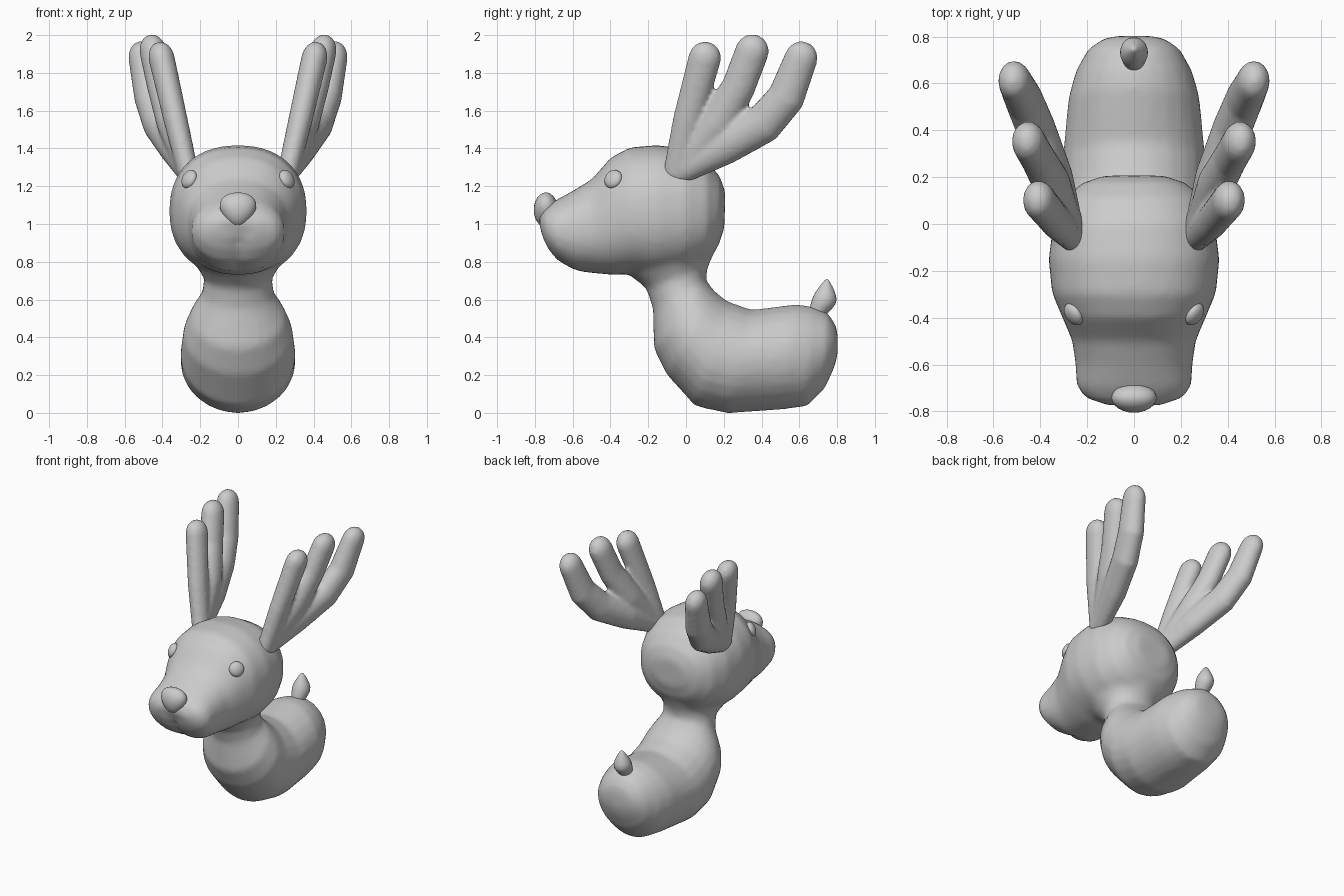
import bpy, bmesh, math
from mathutils import Vector, Matrix

cube = bpy.data.objects.get("Cube")
if cube:
    bpy.data.objects.remove(cube, do_unlink=True)

grey = bpy.data.materials.new("soft_grey")
grey.use_nodes = True
grey.diffuse_color = (0.6, 0.6, 0.6, 1)
grey.node_tree.nodes["Principled BSDF"].inputs["Base Color"].default_value = (0.6, 0.6, 0.6, 1)


def finish(name, bm, voxel=0, smooth=0, subdivide=0):
    """Turn a bmesh into a smooth shaded object, optionally fusing its shells."""
    bmesh.ops.recalc_face_normals(bm, faces=bm.faces)
    mesh = bpy.data.meshes.new(name)
    bm.to_mesh(mesh)
    bm.free()
    mesh.materials.append(grey)
    mesh.shade_smooth()
    obj = bpy.data.objects.new(name, mesh)
    bpy.context.collection.objects.link(obj)
    if voxel:
        fuse = obj.modifiers.new("fuse", "REMESH")
        fuse.mode = "VOXEL"
        fuse.voxel_size = voxel
        fuse.use_smooth_shade = True
        relax = obj.modifiers.new("relax", "SMOOTH")
        relax.iterations = smooth
    if subdivide:
        obj.modifiers.new("subdivide", "SUBSURF").levels = subdivide
        obj.modifiers["subdivide"].render_levels = subdivide
    return obj


def loft(bm, rings, power=2.0, segments=24):
    """Skin rings given as (centre, half_axis_u, half_axis_v)."""
    loops = []
    for centre, u, v in rings:
        loop = []
        for i in range(segments):
            a = math.tau * i / segments
            c, s = math.cos(a), math.sin(a)
            cu = math.copysign(abs(c) ** (2 / power), c)
            sv = math.copysign(abs(s) ** (2 / power), s)
            loop.append(bm.verts.new(centre + u * cu + v * sv))
        loops.append(loop)
    for a, b in zip(loops, loops[1:]):
        for i in range(segments):
            j = (i + 1) % segments
            bm.faces.new((a[i], a[j], b[j], b[i]))
    bm.faces.new(loops[0])
    bm.faces.new(loops[-1])
    return [v for loop in loops for v in loop]


def section(y1, z1, y2, z2, width):
    """Ring spanning an upper and a lower profile point."""
    top, low = Vector((0, y1, z1)), Vector((0, y2, z2))
    return (top + low) / 2, Vector((width, 0, 0)), (top - low) / 2


def tube(bm, path):
    """Round ended, slightly flattened tube through (x, y, z, radius)."""
    pts = [Vector(p[:3]) for p in path]
    rings = []
    for i, p in enumerate(pts):
        d = (pts[min(i + 1, len(pts) - 1)] - pts[max(i - 1, 0)]).normalized()
        u = Vector((1, 0, 0))
        u = (u - d * u.dot(d)).normalized()
        v = d.cross(u)
        r = path[i][3]
        end = -1 if i == 0 else 1 if i == len(pts) - 1 else 0
        steps = [(0, 1)]
        if end:
            steps += [(math.sin(t), math.cos(t)) for t in (0.4, 0.8, 1.15, 1.45)]
        if end < 0:
            steps.reverse()
        rings += [(p + d * r * end * o, u * r * k * 0.8, v * r * k) for o, k in steps]
    loft(bm, rings, segments=16)


# Body and neck
torso = bmesh.new()
loft(torso, [section(*s) for s in (
    (0.803, 0.42, 0.803, 0.31, 0.08),
    (0.79, 0.47, 0.785, 0.24, 0.14),
    (0.75, 0.53, 0.735, 0.13, 0.20),
    (0.66, 0.565, 0.64, 0.035, 0.25),
    (0.58, 0.575, 0.50, 0.017, 0.28),
    (0.35, 0.545, 0.22, -0.002, 0.305),
    (0.22, 0.59, 0.05, 0.035, 0.305),
    (0.15, 0.645, -0.10, 0.20, 0.29),
    (0.115, 0.69, -0.17, 0.34, 0.25),
    (0.105, 0.71, -0.175, 0.55, 0.19),
    (0.115, 0.77, -0.21, 0.66, 0.18),
    (0.15, 0.85, -0.30, 0.73, 0.225),
    (0.10, 1.00, -0.25, 1.00, 0.20))])

# Head and muzzle, fused to the neck
head = loft(torso, [section(*s) for s in (
    (0.208, 1.17, 0.203, 0.98, 0.13),
    (0.18, 1.25, 0.17, 0.88, 0.22),
    (0.11, 1.335, 0.11, 0.80, 0.295),
    (0.0, 1.395, 0.0, 0.745, 0.345),
    (-0.15, 1.418, -0.15, 0.72, 0.365),
    (-0.30, 1.405, -0.29, 0.735, 0.35),
    (-0.40, 1.35, -0.38, 0.73, 0.31),
    (-0.50, 1.235, -0.49, 0.74, 0.265),
    (-0.60, 1.175, -0.59, 0.75, 0.25),
    (-0.70, 1.12, -0.68, 0.80, 0.245),
    (-0.75, 1.08, -0.73, 0.86, 0.21),
    (-0.78, 1.03, -0.765, 0.93, 0.12))], power=2.25, segments=40)

# Shallow cleft below the nose
for v in head:
    if v.co.y < -0.55 and v.co.z < 1.0:
        v.co.y += 0.03 * math.exp(-(v.co.x / 0.04) ** 2)
finish("body_and_head", torso, voxel=0.022, smooth=4)

# Antlers: three tines growing out of one base
tines = (
    ((0.265, -0.05, 1.275, 0.07), (0.33, 0.01, 1.55, 0.08), (0.405, 0.10, 1.88, 0.087)),
    ((0.265, -0.04, 1.275, 0.07), (0.35, 0.17, 1.53, 0.10),
     (0.41, 0.28, 1.73, 0.09), (0.45, 0.35, 1.915, 0.09)),
    ((0.265, -0.04, 1.275, 0.07), (0.34, 0.20, 1.41, 0.10), (0.42, 0.41, 1.53, 0.105),
     (0.47, 0.53, 1.67, 0.10), (0.51, 0.61, 1.88, 0.088)))
for side, sign in (("left", 1), ("right", -1)):
    antler = bmesh.new()
    for path in tines:
        tube(antler, [(sign * x, y, z, r) for x, y, z, r in path])
    finish(side + "_antler", antler, voxel=0.015, smooth=3)

    # Eye: flattened ball facing outwards
    eye = bmesh.new()
    facing = Vector((sign * 0.75, -0.52, 0.4)).to_track_quat("Z", "Y").to_matrix().to_4x4()
    bmesh.ops.create_uvsphere(eye, u_segments=20, v_segments=12, radius=0.052,
                              matrix=Matrix.Translation((sign * 0.258, -0.385, 1.237))
                              @ facing @ Matrix.Diagonal((1, 1, 0.6, 1)))
    finish(side + "_eye", eye)

# Nose: ball narrowing towards the bottom
nose = bmesh.new()
bmesh.ops.create_uvsphere(nose, u_segments=24, v_segments=16, radius=1)
for v in nose.verts:
    taper = 1 + 0.3 * v.co.z
    v.co = Vector((v.co.x * 0.093 * taper, -0.742 + v.co.y * 0.064, 1.075 + v.co.z * 0.092))
finish("nose", nose)

# Tail: leaf shaped bud
tail = bmesh.new()
loft(tail, [(Vector((0, y, z)), Vector((r, 0, 0)), Vector((0, r, -0.3 * r)))
            for y, z, r in ((0.68, 0.50, 0.035), (0.70, 0.54, 0.048), (0.735, 0.595, 0.068),
                            (0.745, 0.635, 0.055), (0.748, 0.68, 0.028), (0.748, 0.71, 0.006))],
     segments=12)
finish("tail", tail, subdivide=1)
